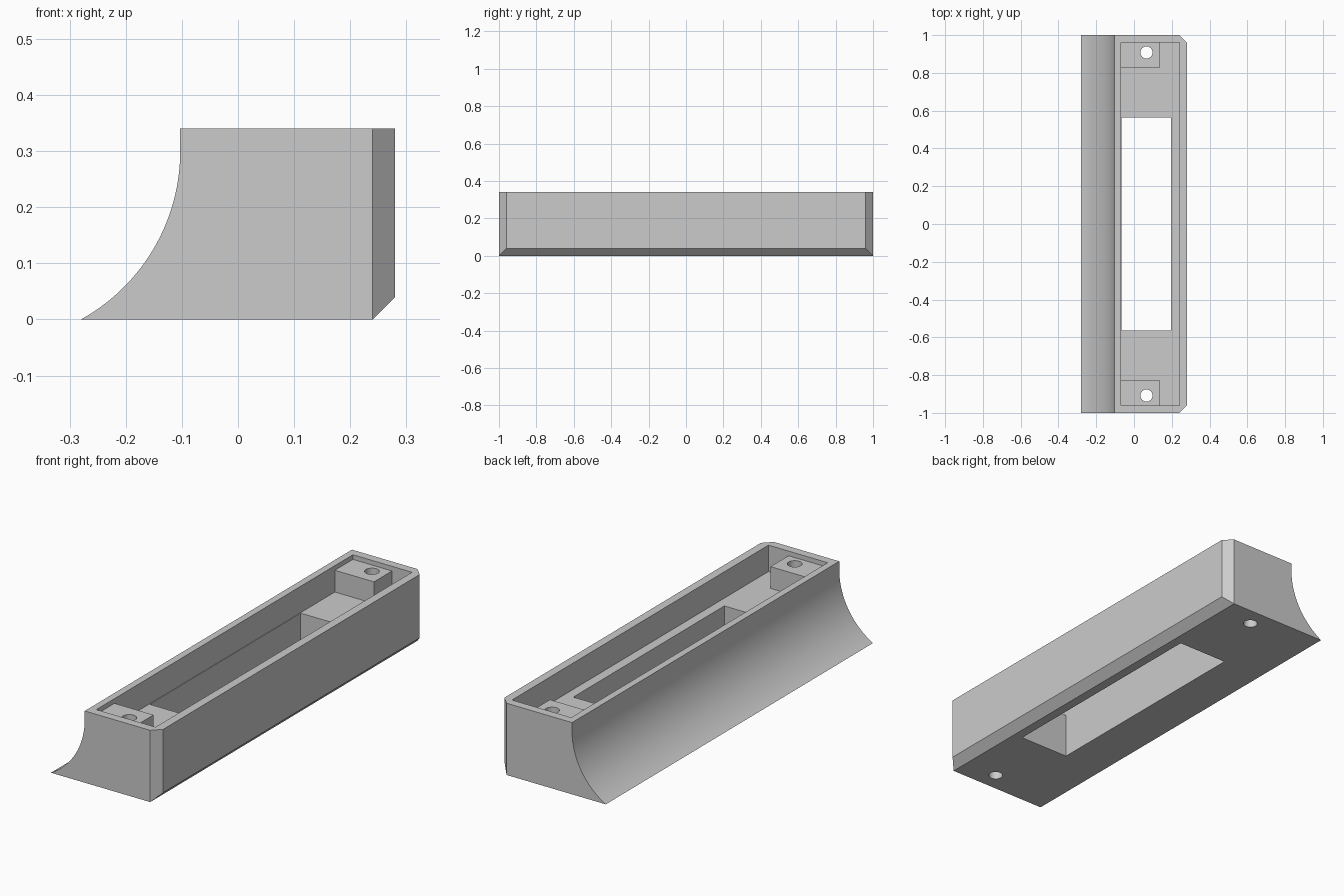
import bpy, bmesh, math
from mathutils import Vector

if "Cube" in bpy.data.objects:
    bpy.data.objects.remove(bpy.data.objects["Cube"], do_unlink=True)

grey = bpy.data.materials.new("light_grey")
grey.use_nodes = True
colour = (0.6, 0.6, 0.6, 1.0)
grey.diffuse_color = colour
grey.node_tree.nodes["Principled BSDF"].inputs["Base Color"].default_value = colour

HEIGHT, FLOOR, BOSS_TOP = 0.34, 0.215, 0.318


def to_object(name, bm):
    bmesh.ops.recalc_face_normals(bm, faces=bm.faces)
    mesh = bpy.data.meshes.new(name)
    bm.to_mesh(mesh)
    bm.free()
    mesh.materials.append(grey)
    obj = bpy.data.objects.new(name, mesh)
    bpy.context.collection.objects.link(obj)
    return obj


def box(name, x, y, z):
    bm = bmesh.new()
    bmesh.ops.create_cube(bm, size=1)
    for v in bm.verts:
        v.co = [lo + (c + 0.5) * (hi - lo) for c, (lo, hi) in zip(v.co, (x, y, z))]
    return to_object(name, bm)


def combine(target, tool, operation):
    """Apply a boolean and remove the tool."""
    mod = target.modifiers.new("shape", 'BOOLEAN')
    mod.operation, mod.object, mod.solver = operation, tool, 'EXACT'
    bpy.context.view_layer.objects.active = target
    bpy.ops.object.modifier_apply(modifier=mod.name)
    bpy.data.objects.remove(tool, do_unlink=True)


# Body: coved profile with a lower chamfer, extruded along y
radius, spring, wall_x = 0.343, 0.30, -0.103
start = math.asin(spring / radius)
profile = [(0.24, 0), (0.28, 0.04), (0.28, HEIGHT), (wall_x, HEIGHT)]
steps = 28
for i in range(steps + 1):
    a = -start * i / steps
    profile.append((wall_x - radius + radius * math.cos(a), spring + radius * math.sin(a)))
profile[-1] = (-0.28, 0)
bm = bmesh.new()
face = bm.faces.new([bm.verts.new((x, -1, z)) for x, z in profile])
ext = bmesh.ops.extrude_face_region(bm, geom=[face])["geom"]
bmesh.ops.translate(bm, vec=(0, 2, 0), verts=[g for g in ext if isinstance(g, bmesh.types.BMVert)])
body = to_object("housing_body", bm)

# Chamfered upright corners
for side in (-1, 1):
    bm = bmesh.new()
    corner = [(0.24, 1), (0.34, 1.1), (0.34, 0.9)]
    tri = bm.faces.new([bm.verts.new((x, side * y, -0.1)) for x, y in corner])
    ext = bmesh.ops.extrude_face_region(bm, geom=[tri])["geom"]
    bmesh.ops.translate(bm, vec=(0, 0, 0.6), verts=[g for g in ext if isinstance(g, bmesh.types.BMVert)])
    combine(body, to_object("corner_cutter", bm), 'DIFFERENCE')

# Open tray, screw bosses, slot through the floor
combine(body, box("tray_cutter", (-0.07, 0.24), (-0.96, 0.96), (FLOOR, 0.5)), 'DIFFERENCE')
for side in (-1, 1):
    y = sorted((side * 0.825, side * 0.97))
    combine(body, box("screw_boss", (-0.08, 0.135), y, (FLOOR - 0.02, BOSS_TOP)), 'UNION')
combine(body, box("slot_cutter", (-0.067, 0.195), (-0.565, 0.565), (-0.1, 0.5)), 'DIFFERENCE')

# Screw holes
for side in (-1, 1):
    bm = bmesh.new()
    bmesh.ops.create_cone(bm, cap_ends=True, segments=32, radius1=0.032, radius2=0.032, depth=1)
    bmesh.ops.translate(bm, vec=Vector((0.066, side * 0.908, 0.2)), verts=bm.verts)
    combine(body, to_object("hole_cutter", bm), 'DIFFERENCE')

bpy.ops.object.select_all(action='DESELECT')
body.select_set(True)
bpy.context.view_layer.objects.active = body
bpy.ops.object.shade_smooth_by_angle(angle=math.radians(25))
